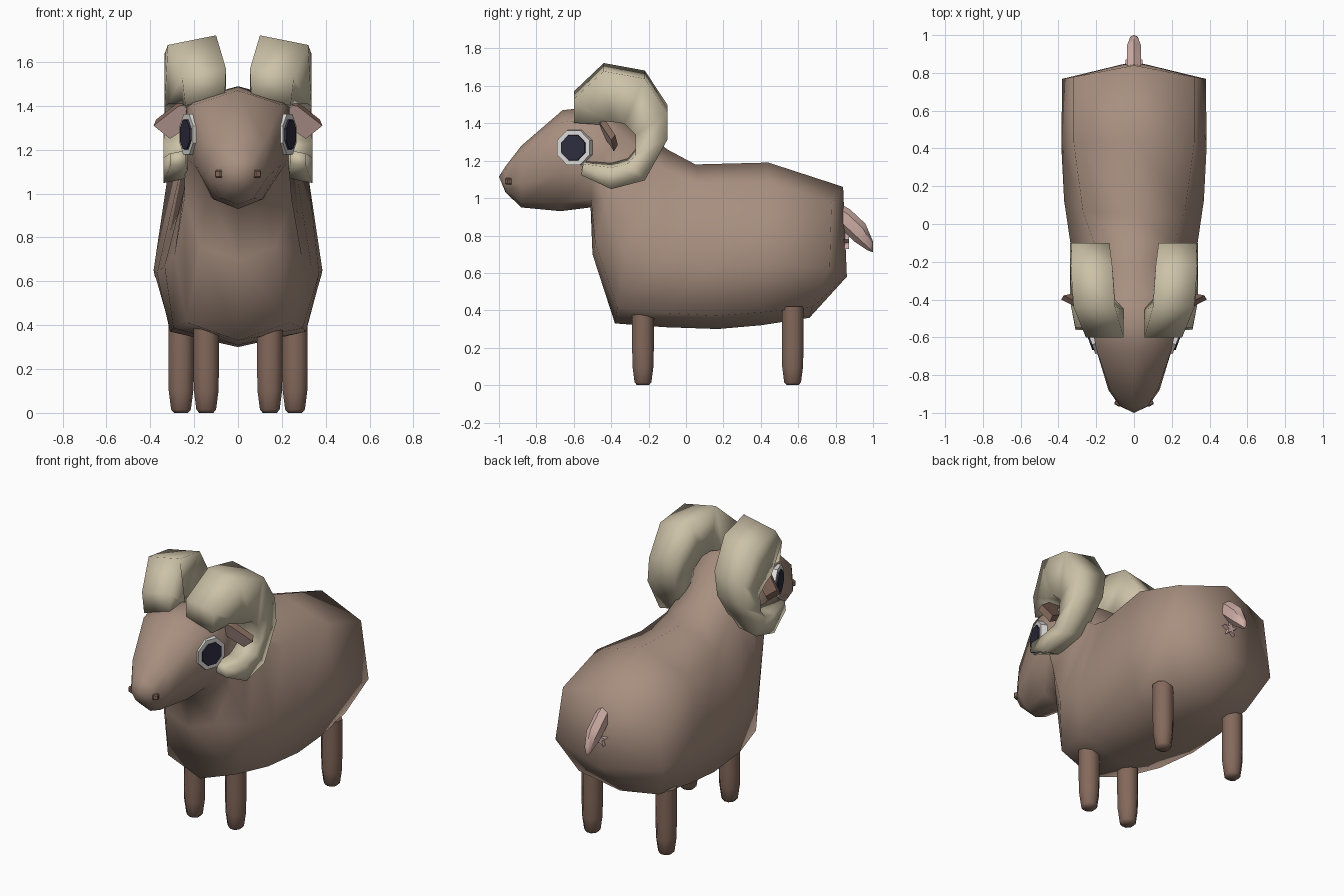
import bpy, bmesh, math
from mathutils import Matrix, Vector

old = bpy.data.objects.get("Cube")
if old:
    bpy.data.objects.remove(old)


def material(name, rgb):
    m = bpy.data.materials.new(name)
    m.use_nodes = True
    m.diffuse_color = (*rgb, 1)
    m.node_tree.nodes["Principled BSDF"].inputs["Base Color"].default_value = (*rgb, 1)
    return m


WOOL = material("wool brown", (0.39, 0.275, 0.215))
DARK = material("dark brown", (0.23, 0.14, 0.105))
HORN = material("horn cream", (0.61, 0.54, 0.39))
PINK = material("skin pink", (0.62, 0.42, 0.38))
WHITE = material("eye white", (0.72, 0.71, 0.69))
NAVY = material("pupil navy", (0.028, 0.026, 0.05))
SIDES = (("left", 1), ("right", -1))


def finish(name, bm, mats, angle=50):
    bmesh.ops.recalc_face_normals(bm, faces=bm.faces)
    me = bpy.data.meshes.new(name)
    bm.to_mesh(me)
    bm.free()
    for m in mats:
        me.materials.append(m)
    me.shade_smooth()
    me.set_sharp_from_angle(angle=math.radians(angle))
    ob = bpy.data.objects.new(name, me)
    bpy.context.collection.objects.link(ob)
    return ob


def loft(rings, start=None, end=None):
    """Skin equal rings of points; each end closes to a point or a flat cap."""
    bm = bmesh.new()
    loops = [[bm.verts.new(p) for p in r] for r in rings]
    n = len(loops[0])
    for a, b in zip(loops, loops[1:]):
        for i in range(n):
            j = (i + 1) % n
            bm.faces.new((a[i], a[j], b[j], b[i]))
    for loop, tip in ((loops[0], start), (loops[-1], end)):
        if tip:
            v = bm.verts.new(tip)
            for i in range(n):
                bm.faces.new((loop[i], loop[(i + 1) % n], v))
        else:
            bm.faces.new(loop)
    return bm


def circle(centre, u, v, n=8):
    """Polygon ring around centre whose flats touch the two half-axis vectors."""
    k = 1 / math.cos(math.pi / n)
    angles = [(i + .5) * math.tau / n for i in range(n)]
    return [Vector(centre) + (Vector(u) * math.cos(a) + Vector(v) * math.sin(a)) * k for a in angles]


# Body, neck and head: top (y, z), bottom (y, z), upper / middle / lower half widths
def body_ring(top, bottom, widths, bow=0):
    def at(t, x, shift=0):
        y, z = (a + (b - a) * t for a, b in zip(top, bottom))
        return Vector((x, y + shift, z))
    up, mid, low = widths
    return [at(0, 0), at(.12, up, -bow), at(.62, mid, bow), at(.92, low), at(1, 0),
            at(.92, -low), at(.62, -mid, bow), at(.12, -up, -bow)]


body = [
    body_ring((.84, 1.06), (.66, .36), (.32, .38, .28), .04),
    body_ring((.44, 1.19), (.40, .32), (.32, .385, .31)),
    body_ring((.05, 1.18), (.17, .30), (.27, .37, .31)),
    body_ring((-.10, 1.26), (-.12, .31), (.21, .335, .295)),
    body_ring((-.22, 1.36), (-.38, .33), (.19, .29, .235)),
    body_ring((-.32, 1.43), (-.50, .70), (.20, .245, .17)),
    body_ring((-.48, 1.49), (-.51, .95), (.235, .23, .13)),
    body_ring((-.66, 1.47), (-.67, .93), (.20, .20, .11)),
    body_ring((-.88, 1.28), (-.88, .95), (.125, .135, .07)),
    body_ring((-.965, 1.17), (-.965, 1.03), (.07, .075, .045)),
]
finish("body", loft(body, (0, .86, .58), (0, -1, 1.115)), [WOOL], 180)

# Legs: the front pair stands closer together
for end, x, y, top in (("front", .145, -.23, .42), ("rear", .26, .57, .42)):
    for side, s in SIDES:
        rings = [circle((s * x, y, z), (r, 0, 0), (0, r, 0))
                 for z, r in ((0, .032), (.015, .045), (.1, .056), (.2, .058), (top, .058))]
        finish(f"{side}_{end}_leg", loft(rings), [DARK], 60)

# Curled square-section horns: outer (y, z), inner (y, z), centre x, half width
horn = [
    ((-.60, 1.42), (-.45, 1.41), .15, .09),
    ((-.60, 1.55), (-.45, 1.43), .155, .10),
    ((-.44, 1.70), (-.40, 1.43), .21, .11),
    ((-.22, 1.66), (-.33, 1.42), .225, .11),
    ((-.10, 1.48), (-.27, 1.36), .23, .10),
    ((-.10, 1.33), (-.27, 1.25), .245, .095),
    ((-.22, 1.11), (-.31, 1.20), .265, .075),
    ((-.40, 1.06), (-.40, 1.175), .28, .06),
    ((-.56, 1.13), (-.55, 1.19), .275, .035),
]
for side, s in SIDES:
    rings = []
    for out, inn, x, half in horn:
        a, b = Vector((0, *out)), Vector((0, *inn))
        rings.append(circle((a + b) / 2 + Vector((s * x, 0, 0)), (a - b) / 2,
                            (s * half, 0, -.2 * half), 4))
    finish(f"{side}_horn", loft(rings), [HORN], 120)

# Ears: thin leaves with pink front, dark back and rim
leaf = [(.18, -.47, 1.41), (.27, -.46, 1.40), (.385, -.40, 1.31), (.31, -.385, 1.25), (.19, -.44, 1.33)]
for side, s in SIDES:
    front = [Vector((s * x, y, z)) for x, y, z in leaf]
    mid = sum(front, Vector()) / len(front)
    back = [mid.lerp(p, .9) + Vector((0, .025, .025)) for p in front]
    bm = loft([front, back])
    bmesh.ops.recalc_face_normals(bm, faces=bm.faces)
    for f in bm.faces:
        f.material_index = 0 if f.normal.y < -.6 else 1
    finish(f"{side}_ear", bm, [PINK, DARK], 30)

# Eyes: octagonal white discs with raised pupils
for side, s in SIDES:
    out = Vector((s * .94, -.34, 0)).normalized()
    along = Vector((s * .34, .94, 0)).normalized()
    centre = Vector((s * .229, -.6, 1.27))

    def disc(name, radius, low, high, mat):
        rings = [circle(centre + out * d, along * r, (0, 0, r))
                 for d, r in ((low, radius), (high, radius * .97))]
        finish(name, loft(rings), [mat], 30)

    disc(f"{side}_eye", .095, -.05, .007, WHITE)
    disc(f"{side}_pupil", .068, .006, .015, NAVY)

# Nostrils
for side, s in SIDES:
    bm = bmesh.new()
    bmesh.ops.create_cube(bm, size=.036, matrix=Matrix.Translation((s * .083, -.945, 1.09))
                          @ Matrix.Rotation(s * .5, 4, "Z"))
    bmesh.ops.bevel(bm, geom=bm.edges[:], offset=.006, affect="EDGES")
    finish(f"{side}_nostril", bm, [DARK], 30)

# Tail hanging off the rump
tail = [circle((0, y, z), (.038 * w, 0, 0), (0, .025 * w, .042 * w), 6)
        for y, z, w in ((.81, .92, .9), (.85, .89, 1), (.93, .815, 1), (.985, .745, .5))]
finish("tail", loft(tail, None, (0, 1, .71)), [PINK])

# Small star under the tail
star = []
for y in (.82, .872):
    star.append([Vector((r * math.sin(a), y, .765 + r * math.cos(a)))
                 for i in range(10) for a, r in [(i * math.tau / 10, .018 if i % 2 else .047)]])
finish("tail_star", loft(star), [PINK], 30)
